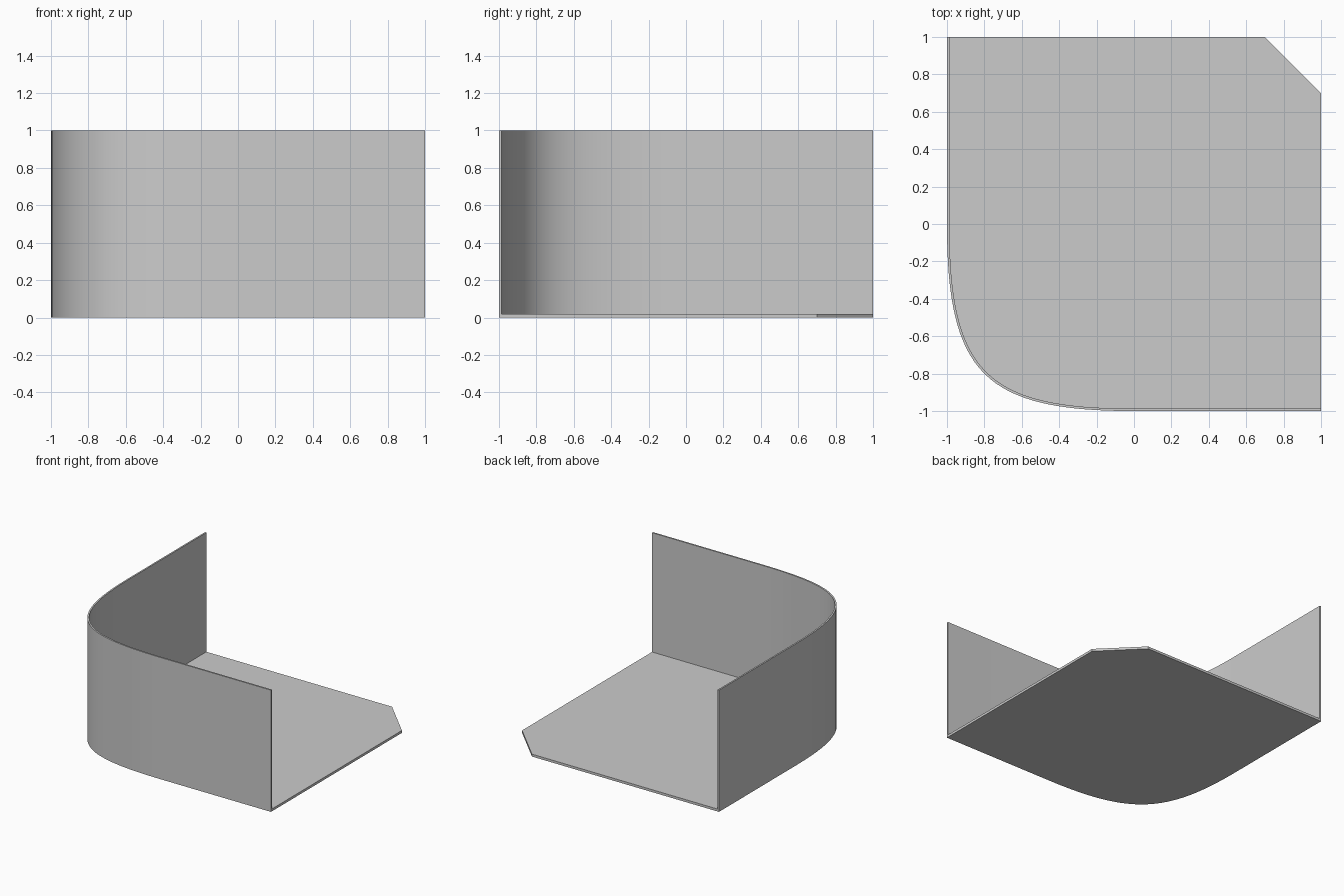
import bpy
import bmesh
from mathutils import Vector
from mathutils.geometry import interpolate_bezier

if "Cube" in bpy.data.objects:
    bpy.data.objects.remove(bpy.data.objects["Cube"], do_unlink=True)

WALL = 0.013
FLOOR = 0.02
HEIGHT = 1.0
HANDLE = 0.8   # fullness of the rounded corner
CHAMFER = 0.3

grey = bpy.data.materials.new("light grey")
grey.use_nodes = True
colour = (0.6, 0.6, 0.6, 1)
grey.diffuse_color = colour
grey.node_tree.nodes["Principled BSDF"].inputs["Base Color"].default_value = colour


def extrude_outline(name, outline, height):
    """Closed prism standing on the ground from a counter-clockwise outline."""
    bm = bmesh.new()
    base = bm.faces.new([bm.verts.new((p.x, p.y, 0)) for p in outline])
    top = bmesh.ops.extrude_face_region(bm, geom=[base])["geom"]
    bmesh.ops.translate(bm, vec=(0, 0, height),
                        verts=[v for v in top if isinstance(v, bmesh.types.BMVert)])
    bmesh.ops.recalc_face_normals(bm, faces=bm.faces)
    mesh = bpy.data.meshes.new(name)
    bm.to_mesh(mesh)
    bm.free()
    mesh.materials.append(grey)
    obj = bpy.data.objects.new(name, mesh)
    bpy.context.collection.objects.link(obj)
    bpy.ops.object.select_all(action="DESELECT")
    obj.select_set(True)
    bpy.context.view_layer.objects.active = obj
    bpy.ops.object.shade_smooth_by_angle()
    return obj


def offset_inward(path, distance):
    """Parallel path on the left-hand side of the walking direction."""
    result = []
    for i, p in enumerate(path):
        along = (path[min(i + 1, len(path) - 1)] - path[max(i - 1, 0)]).normalized()
        result.append(p + Vector((-along.y, along.x, 0)) * distance)
    return result


# Outer path: straight side, rounded corner, straight front
corner = interpolate_bezier(Vector((-1, 0, 0)), Vector((-1, -HANDLE, 0)),
                            Vector((-HANDLE, -1, 0)), Vector((0, -1, 0)), 33)
outer = [Vector((-1, 1, 0))] + corner + [Vector((1, -1, 0))]
inner = offset_inward(outer, WALL)

# Curved wall
extrude_outline("curved_wall", outer + inner[::-1], HEIGHT)

# Floor plate inside the wall, with one clipped corner
clipped = [Vector((1, 1 - CHAMFER, 0)), Vector((1 - CHAMFER, 1, 0))]
extrude_outline("floor_plate", inner + clipped, FLOOR)
